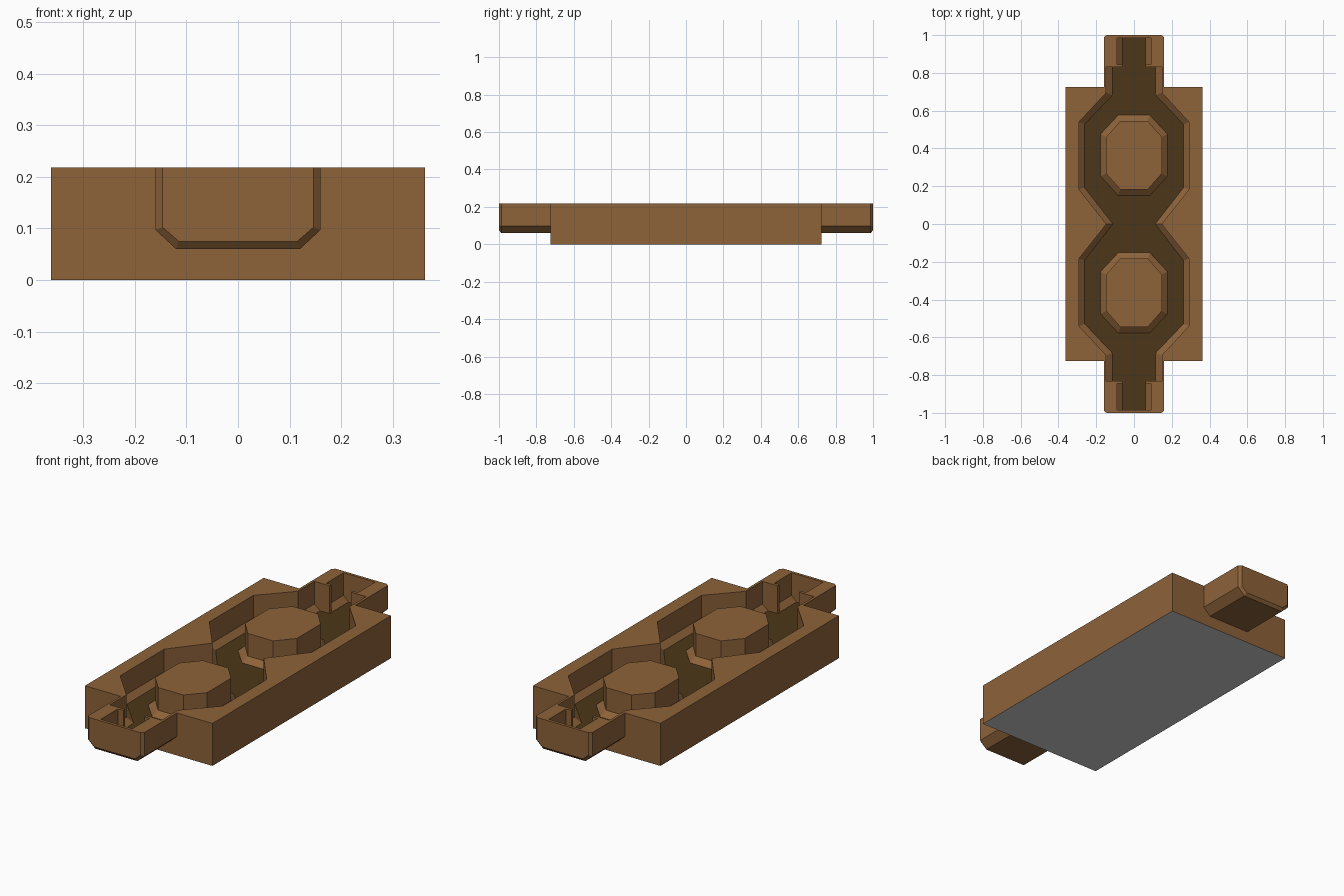
import bpy, bmesh

if "Cube" in bpy.data.objects:
    bpy.data.objects.remove(bpy.data.objects["Cube"])

TOP, FLOOR, CHAMFER = 0.218, 0.075, 0.102


def material(name, rgb):
    m = bpy.data.materials.new(name)
    m.diffuse_color = (*rgb, 1)
    m.use_nodes = True
    m.node_tree.nodes["Principled BSDF"].inputs["Base Color"].default_value = m.diffuse_color
    return m


wood = material("wood", (0.27, 0.125, 0.042))
dark = material("channel_dark", (0.072, 0.038, 0.009))


def loft(name, loops):
    """Bridge equal-length closed loops of 3D points and cap both ends."""
    bm = bmesh.new()
    rings = [[bm.verts.new(p) for p in loop] for loop in loops]
    n = len(rings[0])
    for a, b in zip(rings, rings[1:]):
        for i in range(n):
            j = (i + 1) % n
            bm.faces.new((a[i], a[j], b[j], b[i]))
    bm.faces.new(rings[0])
    bm.faces.new(rings[-1])
    bmesh.ops.recalc_face_normals(bm, faces=bm.faces)
    mesh = bpy.data.meshes.new(name)
    bm.to_mesh(mesh)
    bm.free()
    mesh.materials.append(wood)
    ob = bpy.data.objects.new(name, mesh)
    bpy.context.collection.objects.link(ob)
    return ob


def plan(points, z):
    return [(x, y, z) for x, y in points]


def section(half, y):
    """Mirror a half profile of (x, z) points into a loop at the given y."""
    full = half + [(-x, z) for x, z in reversed(half)]
    return [(x, y, z) for x, z in full]


def box(name, x, y0, y1, z0, z1):
    half = [(x, z1), (x, z0)]
    return loft(name, [section(half, y0), section(half, y1)])


def mirror_outline(quarter):
    """Quarter outline (from waist to end) mirrored in x and y."""
    right = [(x, -y) for x, y in reversed(quarter[1:])] + quarter
    return right + [(-x, y) for x, y in reversed(right)]


def cut(ob, cutters):
    bpy.context.view_layer.objects.active = ob
    for c in cutters:
        mod = ob.modifiers.new("cut", 'BOOLEAN')
        mod.operation = 'DIFFERENCE'
        mod.solver = 'EXACT'
        mod.object = c
        bpy.ops.object.modifier_apply(modifier=mod.name)


def paint(ob):
    """Wood everywhere, dark channel floor, uncoloured underside at z = 0."""
    mesh = ob.data
    mesh.materials.clear()
    for m in (wood, dark, None):
        mesh.materials.append(m)
    for f in mesh.polygons:
        f.material_index = 0
        if abs(f.normal.z) > 0.99:
            if abs(f.center.z - FLOOR) < 0.003:
                f.material_index = 1
            elif abs(f.center.z) < 0.003:
                f.material_index = 2


# Channel cutter: figure-eight trough with a chamfered floor
rim = mirror_outline([(0.146, 0), (0.291, 0.183), (0.291, 0.54),
                      (0.147, 0.695), (0.147, 0.83)])
bed = mirror_outline([(0.112, 0), (0.262, 0.193), (0.262, 0.528),
                      (0.115, 0.682), (0.115, 0.83)])
channel = loft("channel_cutter", [plan(bed, FLOOR), plan(rim, CHAMFER),
                                  plan(rim, 0.3)])
cutters = [channel]

# Main block
body = box("main_block", 0.362, -0.725, 0.725, 0, TOP)
cut(body, [channel])
paint(body)

# End tabs with a pocket behind two thin lips
outer = [(0.16, TOP), (0.16, 0.097), (0.12, 0.06)]
inset = [(0.146, TOP), (0.146, 0.102), (0.115, 0.075)]
pocket_half = [(0.09, 0.3), (0.09, CHAMFER), (0.062, FLOOR)]
for s, side in ((-1, "front"), (1, "back")):
    tab = loft(side + "_tab", [section(outer, s * 0.725),
                               section(outer, s * 0.987),
                               section(inset, s)])
    pocket = loft("pocket_cutter", [section(pocket_half, s * 0.845),
                                    section(pocket_half, s * 0.985)])
    slit = box("slit_cutter", 0.06, s * 0.82, s * 0.86, FLOOR, 0.3)
    cut(tab, [channel, pocket, slit])
    paint(tab)
    cutters += [pocket, slit]

# Octagonal islands with flared feet


def octagon(x, y, cx, cy, mid):
    pts = [(x, -cy), (x, cy), (cx, y), (-cx, y),
           (-x, cy), (-x, -cy), (-cx, -y), (cx, -y)]
    return [(px, py + mid) for px, py in pts]


for s, side in ((-1, "front"), (1, "back")):
    head = octagon(0.147, 0.182, 0.072, 0.097, s * 0.364)
    foot = octagon(0.177, 0.212, 0.084, 0.112, s * 0.364)
    loft(side + "_island", [plan(foot, FLOOR - 0.005), plan(foot, FLOOR),
                            plan(head, CHAMFER), plan(head, TOP)])

for c in cutters:
    bpy.data.objects.remove(c, do_unlink=True)
